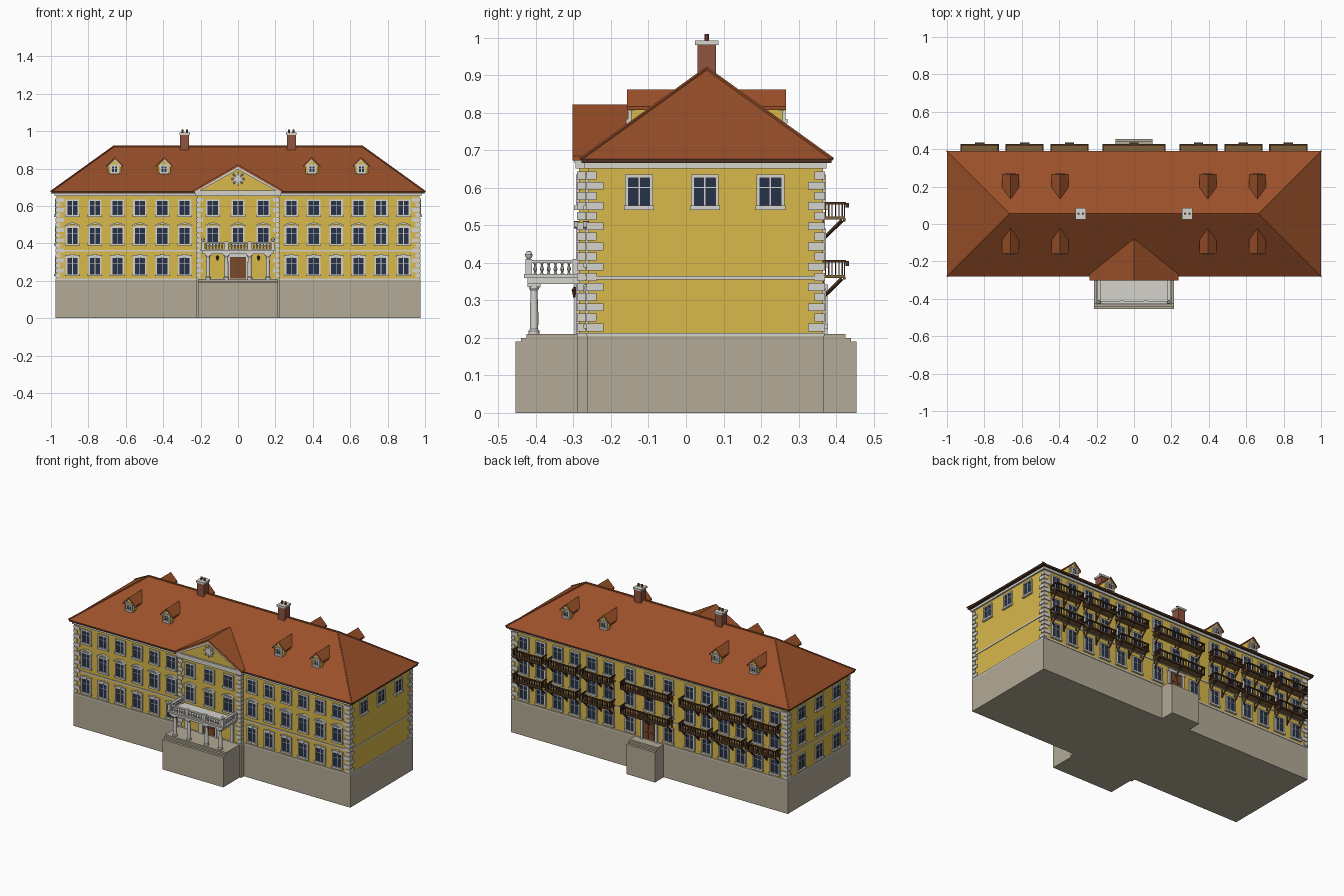
import bpy, bmesh
from math import pi, sin, cos
from mathutils import Matrix, Vector

if "Cube" in bpy.data.objects:
    bpy.data.objects.remove(bpy.data.objects["Cube"])

def T(x, y, z=0, a=0):
    return Matrix.Translation((x, y, z)) @ Matrix.Rotation(a, 4, 'Z')

I = Matrix()
MATS = {}

def material(name, hexcol):
    rgb = [int(hexcol[i:i + 2], 16) / 255 for i in (0, 2, 4)]
    m = bpy.data.materials.new(name)
    m.diffuse_color = [((c + .055) / 1.055) ** 2.4 for c in rgb] + [1]
    m.use_nodes = True
    m.node_tree.nodes["Principled BSDF"].inputs["Base Color"].default_value = m.diffuse_color
    MATS[name] = m

for n, h in dict(stone="B3AA96", plaster="D8B84A", trim="D5D3CC", tile="9A5029", glass="263248",
                 wood="4C3122", brick="8E5340", door="7A4A2C", deck="7D6038").items():
    material(n, h)

class Part:
    """Collects primitives into one named object."""
    def __init__(self, name, mat):
        self.name, self.mat, self.bm = name, mat, bmesh.new()

    def box(self, x0, x1, y0, y1, z0, z1, M=I):
        S = Matrix.Diagonal((x1 - x0, y1 - y0, z1 - z0, 1))
        bmesh.ops.create_cube(self.bm, size=1, matrix=M @ Matrix.Translation(((x0 + x1) / 2, (y0 + y1) / 2, (z0 + z1) / 2)) @ S)

    def prism(self, pts, y0, y1, M=I):
        a, b = [[self.bm.verts.new(M @ Vector((x, y, z))) for x, z in pts] for y in (y0, y1)]
        self.bm.faces.new(a)
        self.bm.faces.new(b[::-1])
        for i in range(len(pts)):
            j = (i + 1) % len(pts)
            self.bm.faces.new((a[i], b[i], b[j], a[j]))

    def beam(self, p, q, r, n=4):
        p, q = Vector(p), Vector(q)
        R = (q - p).to_track_quat('Z', 'Y').to_matrix().to_4x4()
        bmesh.ops.create_cone(self.bm, cap_ends=True, segments=n, radius1=r, radius2=r, depth=(q - p).length,
                              matrix=Matrix.Translation((p + q) / 2) @ R)

    def lathe(self, prof, x, y, n=12):
        rings = [[self.bm.verts.new((x + r * cos(2 * pi * i / n), y + r * sin(2 * pi * i / n), z)) for i in range(n)] for r, z in prof]
        for a, b in zip(rings, rings[1:]):
            for i in range(n):
                self.bm.faces.new((a[i], a[(i + 1) % n], b[(i + 1) % n], b[i]))
        self.bm.faces.new(rings[0])
        self.bm.faces.new(rings[-1])

    def done(self, smooth=False):
        bmesh.ops.recalc_face_normals(self.bm, faces=self.bm.faces)
        me = bpy.data.meshes.new(self.name)
        self.bm.to_mesh(me)
        self.bm.free()
        o = bpy.data.objects.new(self.name, me)
        bpy.context.collection.objects.link(o)
        me.materials.append(MATS[self.mat])
        if smooth:
            bpy.context.view_layer.objects.active = o
            o.select_set(True)
            bpy.ops.object.shade_smooth_by_angle()
            o.select_set(False)

def chevron(w, z0, z1, t):
    return [(-w, z0), (0, z1), (w, z0), (w, z0 - t), (0, z1 - t), (-w, z0 - t)]

# Plinth with front and back stepped porches
plinth = Part("plinth", "stone")
plinth.box(-.975, .975, -.262, .367, 0, .205)
plinth.box(-.225, .225, -.29, -.2, 0, .205)
for d, z in ((.455, .19), (.44, .2), (.425, .21)):
    plinth.box(-.215, .215, -d, -.28, 0, z)
    plinth.box(-.1, .1, .36, d, 0, z)
plinth.done()

# Main walls, projecting centre bay and tympanum
walls = Part("walls", "plaster")
walls.box(-.97, .97, -.26, .365, .2, .67)
walls.box(-.22, .22, -.285, -.2, .2, .68)
walls.prism([(-.21, .68), (.21, .68), (0, .81)], -.287, -.1)

# Bands, cornices and corner quoins
trim = Part("bands_and_quoins", "trim")
for z0, z1, o in ((.205, .213, .005), (.356, .365, .004), (.652, .668, .01)):
    trim.box(-.97 - o, .97 + o, -.26 - o, .365 + o, z0, z1)
    trim.box(-.22 - o, .22 + o, -.285 - o, -.2, z0, z1)
trim.box(-.232, .232, -.298, -.2, .668, .682)
trim.prism(chevron(.225, .688, .812, .018), -.297, -.2)

def quoins(cx, cy, sx, sy, la, lb, my=1):
    for i in range(16):
        lx, ly = (la, lb) if i % 2 else (lb, la)
        xs = sorted((cx + sx * .005, cx - sx * lx))
        ys = sorted((cy + sy * .005, cy - sy * min(ly, my)))
        z = .217 + i * .027
        trim.box(*xs, *ys, z, z + .021)

for s in (-1, 1):
    quoins(s * .97, -.26, s, -1, .04, .022)
    quoins(s * .97, .365, s, 1, .04, .022)
    quoins(s * .22, -.285, s, -1, .032, .02, .018)

# Windows: local x along wall, -y outward
frames, glass = Part("window_surrounds", "trim"), Part("window_glass", "glass")

def window(M, z0, z1, hood=0, w=.027):
    glass.box(-w, w, -.003, .01, z0, z1, M)
    for s in (-1, 1):
        a, b = sorted((s * w, s * (w + .009)))
        frames.box(a, b, -.008, .01, z0 - .006, z1 + .009, M)
    frames.box(-w, w, -.008, .01, z1, z1 + .009, M)
    frames.box(-w - .012, w + .012, -.013, .01, z0 - .012, z0, M)
    frames.box(-.002, .002, -.005, .01, z0, z1, M)
    zm = z0 + (z1 - z0) * .66
    frames.box(-w, w, -.005, .01, zm - .0015, zm + .0015, M)
    if hood == 1:
        frames.prism([(-.008, z1), (.008, z1), (.011, z1 + .02), (-.011, z1 + .02)], -.013, .01, M)
        frames.box(-w - .012, w + .012, -.01, .01, z1 + .007, z1 + .015, M)
    if hood == 2:
        arc = [(-1 + i / 4, sin(pi * i / 8)) for i in range(9)]
        up = [(x * .043, z1 + .012 + h * .016) for x, h in arc]
        lo = [(x * .036, z1 + .008 + h * .01) for x, h in arc[::-1]]
        frames.prism(up + lo, -.014, .01, M)

ROWS = ((.237, .322, 1), (.4, .483, 2), (.553, .626, 0))
COLS = [s * (.285 + .12 * i) for i in range(6) for s in (-1, 1)]
for z0, z1, hood in ROWS:
    for x in COLS + [-.135, 0, .135]:
        centre = abs(x) < .2
        if not (centre and hood == 1):
            window(T(x, -.285 if centre else -.26), z0, z1, hood)
        if not (x == 0 and hood == 1):
            window(T(x, .365, 0, pi), z0, z1, 0)
    for y in (-.125, .05, .225):
        window(T(-.97, y, 0, -pi / 2), z0, z1, 0, .028)
        if hood == 0:
            window(T(.97, y, 0, pi / 2), z0, z1, 0, .028)

# Entrance doors with panels
doors = Part("doors", "door")
for M in (T(0, -.285), T(0, .365, 0, pi)):
    doors.box(-.042, .042, -.004, .01, .21, .325, M)
    for s in (-1, 1):
        for z0, z1 in ((.22, .26), (.27, .315)):
            doors.box(s * .021 - .014, s * .021 + .014, -.008, 0, z0, z1, M)
        frames.box(s * .05 - .008, s * .05 + .008, -.012, .01, .21, .335, M)
    frames.box(-.062, .062, -.014, .01, .325, .342, M)
doors.done()

# Clock-like rosette in the pediment
frames.beam((0, -.295, .745), (0, -.28, .745), .026, 20)
for k in range(8):
    c, s = cos(k * pi / 4), sin(k * pi / 4)
    frames.beam((.018 * c, -.293, .745 + .018 * s), (.036 * c, -.293, .745 + .036 * s), .005, 6)

# Main hipped roof, fascia and ridge caps
roof = Part("roof", "tile")
E = [(-1, -.28), (1, -.28), (1, .39), (-1, .39)]
ev = [roof.bm.verts.new((x, y, .677)) for x, y in E]
rl, rr = [roof.bm.verts.new((x, .055, .918)) for x in (-.665, .665)]
for f in ((ev[0], ev[1], rr, rl), (ev[1], ev[2], rr), (ev[2], ev[3], rl, rr), (ev[3], ev[0], rl), ev[::-1]):
    roof.bm.faces.new(f)
roof.prism(chevron(.238, .685, .822, .012), -.302, -.085)
fascia = Part("eaves_and_ridge_caps", "wood")
fascia.box(-.998, .998, -.278, -.262, .666, .677)
fascia.box(-.998, .998, .367, .388, .666, .677)
for s in (-1, 1):
    fascia.box(s * .986 - .012, s * .986 + .012, -.278, .388, .666, .677)
ridge = Part("roof_ridge_tiles", "tile")
ridge.beam((-.665, .055, .917), (.665, .055, .917), .006, 6)
for x, y in E:
    ridge.beam((x, y, .677), (.665 * x, .055, .918), .005, 6)
ridge.done()

# Dormers on both slopes
for x in (-.66, -.395, .395, .66):
    for M in (T(x, -.147), T(x, .257, 0, pi)):
        walls.prism([(-.034, .74), (.034, .74), (.034, .817), (0, .85), (-.034, .817)], 0, .12, M)
        roof.prism(chevron(.045, .817, .862, .01), -.01, .125, M)
        frames.prism(chevron(.038, .813, .851, .007), -.005, .01, M)
        window(M, .783, .812, 0, .014)
walls.done()
roof.done()
fascia.done()

# Chimneys
chim, cap = Part("chimneys", "brick"), Part("chimney_caps", "trim")
for x in (-.285, .285):
    chim.box(x - .024, x + .024, .03, .08, .86, .982)
    cap.box(x - .029, x + .029, .024, .086, .98, .992)
    for d in (-.012, .012):
        chim.beam((x + d, .055, .99), (x + d, .055, 1.01), .006, 10)
chim.done()
cap.done()

# Front portico: columns, slab and balustrade
porch = Part("portico_slab_and_rails", "trim")
porch.box(-.19, .19, -.422, -.28, .343, .36)
porch.box(-.2, .2, -.432, -.28, .36, .37)
porch.box(-.195, .195, -.427, -.411, .4, .407)
for s in (-1, 1):
    porch.box(s * .187 - .008, s * .187 + .008, -.427, -.28, .4, .407)
cols = Part("columns_and_balusters", "trim")
for x in (-.16, -.062, .062, .16):
    cols.lathe([(.015, .21), (.015, .218), (.011, .223), (.0115, .26), (.009, .325), (.014, .333), (.014, .344)], x, -.405, 16)
    porch.box(x - .017, x + .017, -.422, -.388, .336, .344)
    frames.box(x - .011, x + .011, -.293, -.28, .21, .344)
post = [(x, -.419) for x in (-.187, -.062, .062, .187)] + [(-.187, -.293), (.187, -.293)]
for x, y in post:
    porch.box(x - .009, x + .009, y - .009, y + .009, .37, .41)
for x in (-.187, .187):
    cols.lathe([(.004, .41), (.009, .416), (.01, .422), (.006, .43), (.001, .432)], x, -.419)
bal = [(-.17 + i * .017, -.419) for i in range(21)] + [(s * .187, -.402 + i * .018) for i in range(6) for s in (-1, 1)]
for x, y in bal:
    cols.lathe([(.005, .37), (.0025, .375), (.0055, .383), (.0025, .394), (.005, .4)], x, y, 8)
porch.done()
cols.done(True)
frames.done()
glass.done()
trim.done()

# Rear wooden balconies with brackets, bars and flower boxes
deck, rails = Part("balcony_decks", "deck"), Part("balcony_rails_and_brackets", "wood")
spans = [(s * c - .102, s * c + .102) for c in (.345, .585, .825) for s in (-1, 1)] + [(-.168, .168)]
for x0, x1 in spans:
    for z in (.355, .51):
        deck.box(x0, x1, .36, .424, z + .005, z + .013)
        rails.box(x0, x1, .418, .425, z, z + .009)
        rails.box(x0, x1, .419, .427, z + .046, z + .052)
        n = round((x1 - x0) / .012)
        for i in range(n + 1):
            x = x0 + .002 + (x1 - x0 - .004) * i / n
            rails.box(x - .0015, x + .0015, .421, .424, z + .01, z + .048)
        for x in (x0 + .003, x1 - .003):
            rails.box(x - .003, x + .003, .365, .425, z + .046, z + .052)
            for i in range(6):
                rails.box(x - .0015, x + .0015, .37 + i * .009, .373 + i * .009, z + .01, z + .048)
        for x in (x0 + .012, (x0 + x1) / 2, x1 - .012):
            rails.beam((x, .366, z - .046), (x, .416, z + .003), .005)
            rails.box(x - .004, x + .004, .363, .369, z - .055, z + .005)
        xm = (x0 + x1) / 2
        rails.box(xm - .025, xm + .025, .425, .435, z + .037, z + .05)
deck.done()
rails.done()

# Entrance lanterns
lamp = Part("lanterns", "wood")
for x in (-.11, .11):
    lamp.lathe([(.003, .308), (.007, .325), (.008, .328), (.001, .336)], x, -.298, 6)
    lamp.box(x - .002, x + .002, -.298, -.283, .332, .336)
lamp.done()
